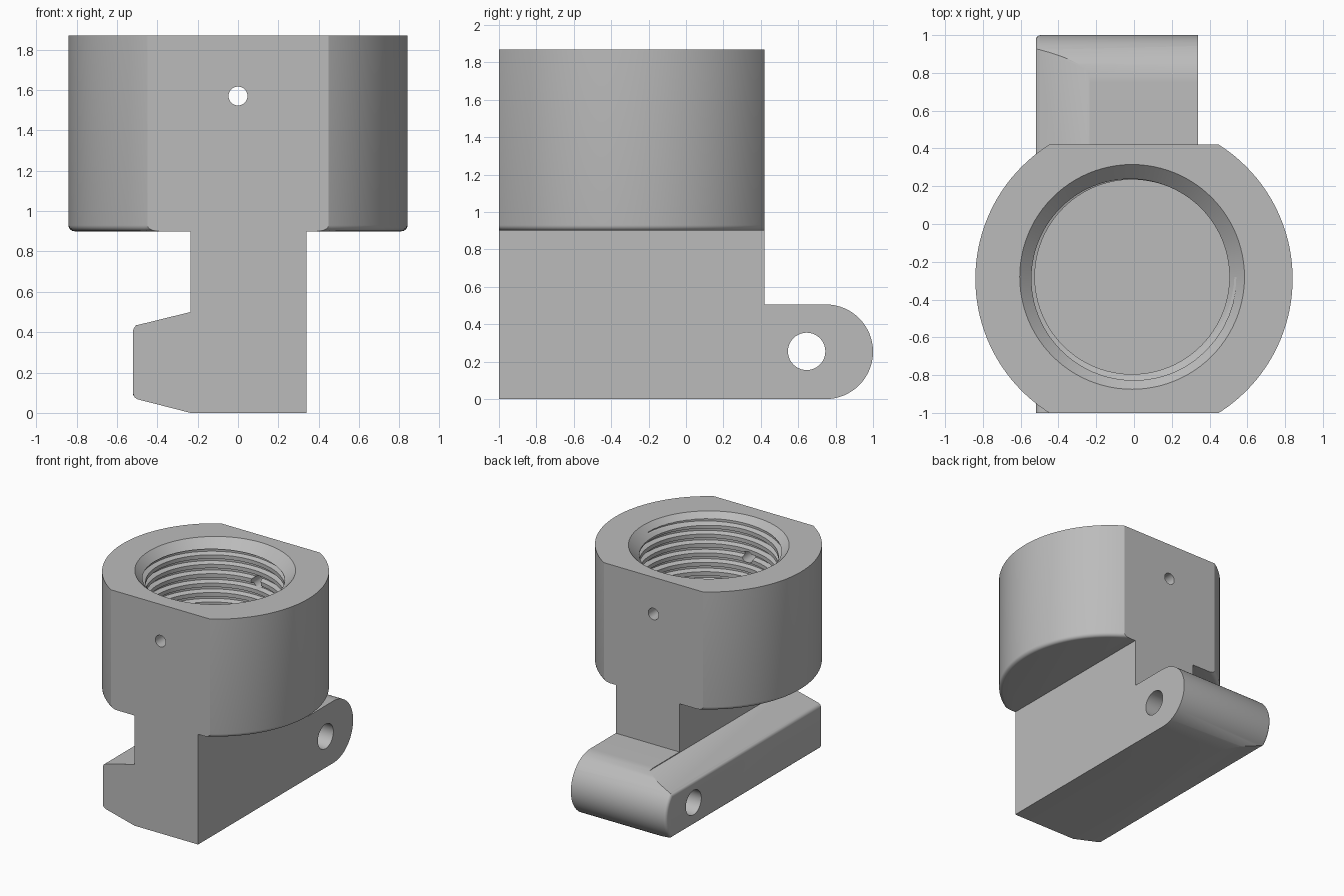
import bpy, bmesh, math
from mathutils import Matrix, Vector

cube = bpy.data.objects.get("Cube")
if cube:
    bpy.data.objects.remove(cube, do_unlink=True)

grey = bpy.data.materials.new("plain grey")
grey.use_nodes = True
colour = (0.5, 0.5, 0.5, 1)
grey.diffuse_color = colour
grey.node_tree.nodes["Principled BSDF"].inputs["Base Color"].default_value = colour

AXIS = Vector((0, -0.29, 0))         # centre line of the socket
FLAT_FRONT, FLAT_BACK = -1.0, 0.42   # wrench flats
TOP = 1.87


def finish(bm, name):
    bmesh.ops.recalc_face_normals(bm, faces=bm.faces)
    mesh = bpy.data.meshes.new(name)
    bm.to_mesh(mesh)
    bm.free()
    mesh.materials.append(grey)
    obj = bpy.data.objects.new(name, mesh)
    bpy.context.collection.objects.link(obj)
    return obj


def extrude(name, points, place, start, end):
    """Extrude a closed 2D profile; place(u, v, depth) gives the 3D point."""
    bm = bmesh.new()
    face = bm.faces.new([bm.verts.new(place(u, v, start)) for u, v in points])
    moved = bmesh.ops.extrude_face_region(bm, geom=[face])["geom"]
    shift = Vector(place(0, 0, end)) - Vector(place(0, 0, start))
    bmesh.ops.translate(bm, vec=shift, verts=[g for g in moved if isinstance(g, bmesh.types.BMVert)])
    return finish(bm, name)


def revolve(name, profile, centre, steps=96):
    """Solid of revolution from (radius, height) points, capped at both ends."""
    bm = bmesh.new()
    rings = []
    for r, z in profile:
        angles = [2 * math.pi * i / steps for i in range(steps)]
        rings.append([bm.verts.new(centre + Vector((r * math.cos(a), r * math.sin(a), z))) for a in angles])
    for low, high in zip(rings, rings[1:]):
        for i in range(steps):
            j = (i + 1) % steps
            bm.faces.new((low[i], low[j], high[j], high[i]))
    bm.faces.new(rings[0])
    bm.faces.new(rings[-1])
    return finish(bm, name)


def rod(name, centre, radius, length, axis):
    bm = bmesh.new()
    turn = Matrix.Rotation(math.pi / 2, 4, axis)
    bmesh.ops.create_cone(bm, cap_ends=True, segments=40, radius1=radius, radius2=radius,
                          depth=length, matrix=Matrix.Translation(centre) @ turn)
    return finish(bm, name)


def helix(name, section, centre, start, end, pitch, steps=48):
    """Sweep a (radius, height) section along a helix."""
    bm = bmesh.new()
    rings = []
    for i in range(int((end - start) / pitch * steps) + 1):
        a = 2 * math.pi * i / steps
        z = start + pitch * i / steps
        rings.append([bm.verts.new(centre + Vector((r * math.cos(a), r * math.sin(a), z + h)))
                      for r, h in section])
    n = len(section)
    for low, high in zip(rings, rings[1:]):
        for i in range(n):
            j = (i + 1) % n
            bm.faces.new((low[i], low[j], high[j], high[i]))
    bm.faces.new(rings[0])
    bm.faces.new(rings[-1])
    return finish(bm, name)


def boolean(target, tool, operation):
    tool.hide_render = True
    mod = target.modifiers.new("cut", 'BOOLEAN')
    mod.operation = operation
    mod.solver = 'EXACT'
    mod.object = tool
    bpy.context.view_layer.objects.active = target
    bpy.ops.object.modifier_apply(modifier=mod.name)
    bpy.data.objects.remove(tool, do_unlink=True)


# Round socket with a small fillet on its lower edge
R, FILLET, BASE = 0.84, 0.03, 0.9
profile = []
for i in range(6):
    a = math.pi / 2 * i / 5
    profile.append((R - FILLET + FILLET * math.sin(a), BASE + FILLET - FILLET * math.cos(a)))
profile.append((R, TOP))
body = revolve("socket_clamp_body", profile, AXIS, 128)

# Neck and hooked foot, as one front profile
foot_profile = [(0.34, 0), (-0.235, 0), (-0.52, 0.073), (-0.52, 0.43),
                (-0.235, 0.5), (-0.235, 0.95), (0.34, 0.95)]
foot = extrude("neck_and_foot", foot_profile, lambda u, v, d: (u, d, v), -1.3, 1.3)
boolean(body, foot, 'UNION')

# Side outline trims the flats and rounds the end of the foot
r = 0.253
side = [(FLAT_FRONT, 0)]
for i in range(33):
    a = -math.pi / 2 + math.pi * i / 32
    side.append((1 - r + r * math.cos(a), r + r * math.sin(a)))
side += [(FLAT_BACK, 2 * r), (FLAT_BACK, 2.2), (FLAT_FRONT, 2.2)]
outline = extrude("side_outline", side, lambda u, v, d: (d, u, v), -1.2, 1.2)
boolean(body, outline, 'INTERSECT')

# Soften the rim of the foot's outer side
bm = bmesh.new()
bm.from_mesh(body.data)
bmesh.ops.remove_doubles(bm, verts=bm.verts, dist=0.0005)
rim = [e for e in bm.edges
       if all(v.co.x < -0.515 and v.co.z < 0.6 for v in e.verts)
       and any(v.co.y > -0.99 for v in e.verts)
       and e.calc_face_angle(0) > 0.1]
bmesh.ops.bevel(bm, geom=rim, offset=0.025, segments=4, profile=0.5, affect='EDGES')
bm.to_mesh(body.data)
bm.free()

# Blind bore with a countersunk mouth
BORE_AXIS = Vector((-0.01, -0.28, 0))
bore = revolve("bore", [(0.515, 1.0), (0.515, TOP - 0.08), (0.595, TOP), (0.645, TOP + 0.05)], BORE_AXIS)
boolean(body, bore, 'DIFFERENCE')

# Internal screw thread
groove = [(0.5, -0.028), (0.552, -0.01), (0.552, 0.01), (0.5, 0.028)]
thread = helix("thread_groove", groove, BORE_AXIS, 1.06, 1.83, 0.077)
boolean(body, thread, 'DIFFERENCE')

# Set-screw hole through the flats, and the pivot hole through the foot
boolean(body, rod("set_screw_hole", Vector((0, -0.29, 1.57)), 0.047, 2, 'X'), 'DIFFERENCE')
boolean(body, rod("pivot_hole", Vector((0, 0.645, 0.255)), 0.1, 2, 'Y'), 'DIFFERENCE')

# Smooth curved faces, keep edges sharp
bpy.ops.object.select_all(action='DESELECT')
body.select_set(True)
bpy.context.view_layer.objects.active = body
bpy.ops.object.shade_smooth_by_angle(angle=math.radians(25))
